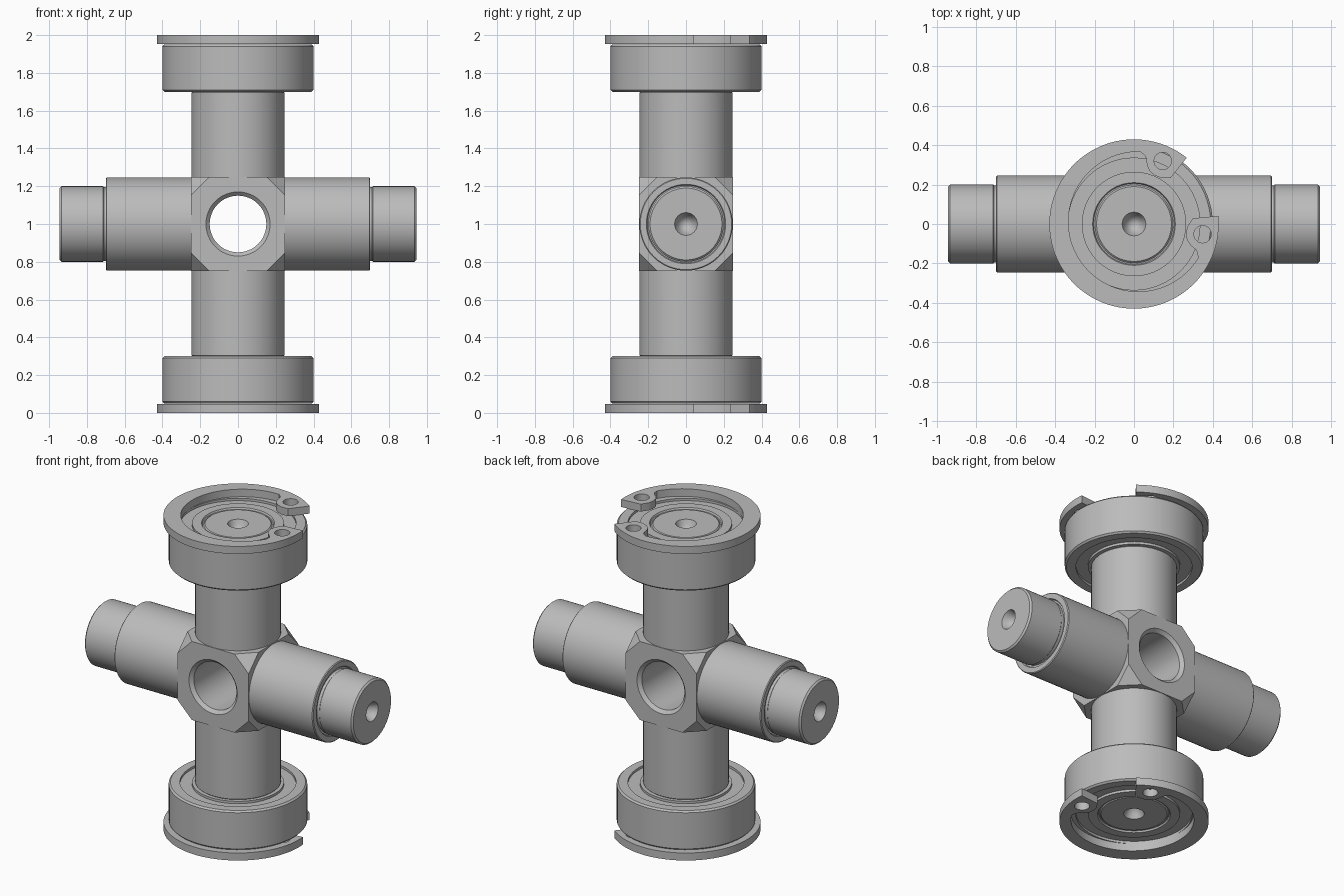
import bpy, bmesh
from math import sin, cos, pi, radians
from mathutils import Matrix

if "Cube" in bpy.data.objects:
    bpy.data.objects.remove(bpy.data.objects["Cube"])

steel = bpy.data.materials.new("steel_grey")
steel.use_nodes = True
steel.diffuse_color = (0.5, 0.5, 0.5, 1)
steel.node_tree.nodes["Principled BSDF"].inputs["Base Color"].default_value = (0.5, 0.5, 0.5, 1)

CENTRE = Matrix.Translation((0, 0, 1))


def finish(obj):
    """Assign the material and shade with sharp edges kept."""
    obj.data.materials.clear()
    obj.data.materials.append(steel)
    bpy.ops.object.select_all(action='DESELECT')
    obj.select_set(True)
    bpy.context.view_layer.objects.active = obj
    bpy.ops.object.shade_smooth_by_angle(angle=radians(25))
    return obj


def lathe(name, profile, matrix, closed=False, segments=64):
    """Spin (radius, height) points round z, then place with the matrix."""
    bm = bmesh.new()
    rings = []
    for r, h in profile:
        if r == 0:
            rings.append([bm.verts.new((0, 0, h))] * segments)
        else:
            rings.append([bm.verts.new((r * cos(2 * pi * i / segments),
                                        r * sin(2 * pi * i / segments), h))
                          for i in range(segments)])
    pairs = list(zip(rings, rings[1:]))
    if closed:
        pairs.append((rings[-1], rings[0]))
    for a, b in pairs:
        for i in range(segments):
            j = (i + 1) % segments
            bm.faces.new(dict.fromkeys((a[i], a[j], b[j], b[i])))
    bm.transform(matrix)
    bmesh.ops.recalc_face_normals(bm, faces=bm.faces)
    mesh = bpy.data.meshes.new(name)
    bm.to_mesh(mesh)
    bm.free()
    obj = bpy.data.objects.new(name, mesh)
    bpy.context.collection.objects.link(obj)
    return finish(obj)


# Centre block with cut corners
bm = bmesh.new()
bmesh.ops.create_cube(bm, size=0.5)
bmesh.ops.bevel(bm, geom=bm.verts[:], offset=0.1, segments=1, affect='VERTICES')
bm.transform(CENTRE)
mesh = bpy.data.meshes.new("centre_block")
bm.to_mesh(mesh)
bm.free()
block = bpy.data.objects.new("centre_block", mesh)
bpy.context.collection.objects.link(block)

# Countersunk cross hole through the block
cutter = lathe("hole_cutter",
               [(0, -0.27), (0.19, -0.27), (0.15, -0.23),
                (0.15, 0.23), (0.19, 0.27), (0, 0.27)],
               CENTRE @ Matrix.Rotation(pi / 2, 4, 'X'))
cutter.hide_render = True
cut = block.modifiers.new("cross_hole", 'BOOLEAN')
cut.object = cutter
cut.solver = 'EXACT'
bpy.context.view_layer.objects.active = block
bpy.ops.object.modifier_apply(modifier=cut.name)
bpy.data.objects.remove(cutter)
finish(block)

# Four stepped arms with a relief groove and a conical centre hole
ARM = [(0, 0.24), (0.247, 0.24), (0.247, 0.695), (0.242, 0.7), (0.21, 0.7),
       (0.205, 0.692), (0.195, 0.692), (0.195, 0.71), (0.2, 0.715),
       (0.2, 0.935), (0.19, 0.945), (0.06, 0.945), (0.05, 0.92), (0, 0.84)]
TURNS = {"left_arm": (pi / 2, 'Y'), "right_arm": (-pi / 2, 'Y'),
         "top_arm": (0, 'X'), "bottom_arm": (pi, 'X')}
for name, (angle, axis) in TURNS.items():
    lathe(name, ARM, CENTRE @ Matrix.Rotation(angle, 4, axis))

# Bearings with a shallow recess between inner and outer races
BEARING = [(0.198, 0.7), (0.265, 0.7), (0.265, 0.715), (0.335, 0.715),
           (0.335, 0.7), (0.39, 0.7), (0.4, 0.71), (0.4, 0.94), (0.39, 0.95),
           (0.335, 0.95), (0.335, 0.935), (0.265, 0.935), (0.265, 0.95),
           (0.21, 0.95), (0.205, 0.94), (0.198, 0.94)]
for name, side in (("top_bearing", 1), ("bottom_bearing", -1)):
    lathe(name, BEARING, CENTRE @ Matrix.Diagonal((1, 1, side, 1)), closed=True)


# Open retaining rings with two drilled lugs
MID = radians(28.5)  # direction of the gap


def polar(r, degrees):
    a = MID + radians(degrees)
    return (r * cos(a), r * sin(a))


def ring_outline():
    pts = [polar(0.43, 23 + 314 * i / 80) for i in range(81)]
    lug = [(0.30, 23), (0.272, 31), (0.268, 38), (0.28, 45),
           (0.305, 49), (0.34, 51), (0.355, 53)]
    pts += [polar(r, -a) for r, a in lug]
    # Inner edge is offset towards the gap, so the back is thicker
    ox, oy = polar(0.025, 0)
    for i in range(61):
        x, y = polar(0.355, -(60 + 240 * i / 60))
        pts.append((x + ox, y + oy))
    pts += [polar(r, a) for r, a in reversed(lug)]
    return pts


def lug_hole(degrees):
    cx, cy = polar(0.352, degrees)
    return [(cx + 0.044 * cos(2 * pi * i / 24), cy + 0.044 * sin(2 * pi * i / 24))
            for i in range(24)]


for name, z in (("top_retaining_ring", 1.976), ("bottom_retaining_ring", 0.024)):
    curve = bpy.data.curves.new(name, 'CURVE')
    curve.dimensions = '2D'
    curve.fill_mode = 'BOTH'
    curve.extrude = 0.024
    for outline in (ring_outline(), lug_hole(37), lug_hole(-37)):
        spline = curve.splines.new('POLY')
        spline.points.add(len(outline) - 1)
        for point, (x, y) in zip(spline.points, outline):
            point.co = (x, y, 0, 1)
        spline.use_cyclic_u = True
    ring = bpy.data.objects.new(name, curve)
    ring.location.z = z
    bpy.context.collection.objects.link(ring)
    bpy.ops.object.select_all(action='DESELECT')
    ring.select_set(True)
    bpy.context.view_layer.objects.active = ring
    bpy.ops.object.convert(target='MESH')
    ring = bpy.context.view_layer.objects.active
    # Weld the caps to the walls
    bm = bmesh.new()
    bm.from_mesh(ring.data)
    bmesh.ops.remove_doubles(bm, verts=bm.verts, dist=0.0005)
    bmesh.ops.recalc_face_normals(bm, faces=bm.faces)
    bm.to_mesh(ring.data)
    bm.free()
    finish(ring)
